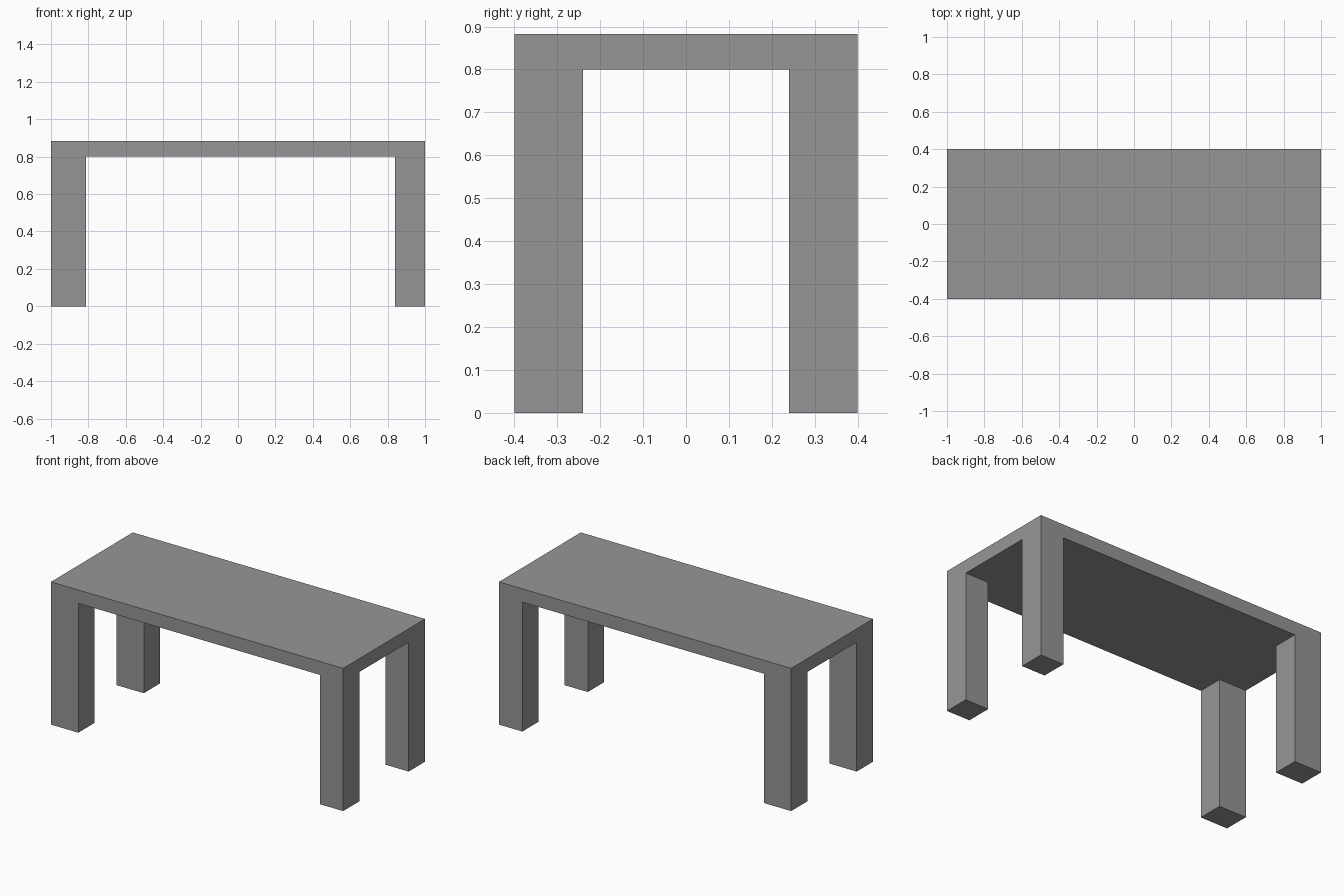
import bpy

if "Cube" in bpy.data.objects:
    bpy.data.objects.remove(bpy.data.objects["Cube"])

grey = bpy.data.materials.new("plain grey")
grey.diffuse_color = (0.305, 0.305, 0.305, 1)
grey.use_nodes = True
grey.node_tree.nodes["Principled BSDF"].inputs["Base Color"].default_value = grey.diffuse_color


def box(name, x0, x1, y0, y1, z0, z1):
    bpy.ops.mesh.primitive_cube_add(size=1, location=((x0 + x1) / 2, (y0 + y1) / 2, (z0 + z1) / 2))
    ob = bpy.context.object
    ob.name = name
    ob.scale = (x1 - x0, y1 - y0, z1 - z0)
    bpy.ops.object.transform_apply(location=False, rotation=False, scale=True)
    ob.data.materials.append(grey)
    return ob


LEG_HEIGHT, TOP_HEIGHT = 0.80, 0.883

# Table top
box("table_top", -1, 1, -0.4, 0.4, LEG_HEIGHT, TOP_HEIGHT)

# Legs, flush with the corners; the left pair is slightly wider
for end, x0, x1 in (("left", -1, -0.813), ("right", 0.84, 1)):
    for side, y0, y1 in (("front", -0.4, -0.24), ("back", 0.24, 0.4)):
        box(f"{side}_{end}_leg", x0, x1, y0, y1, 0, LEG_HEIGHT)
